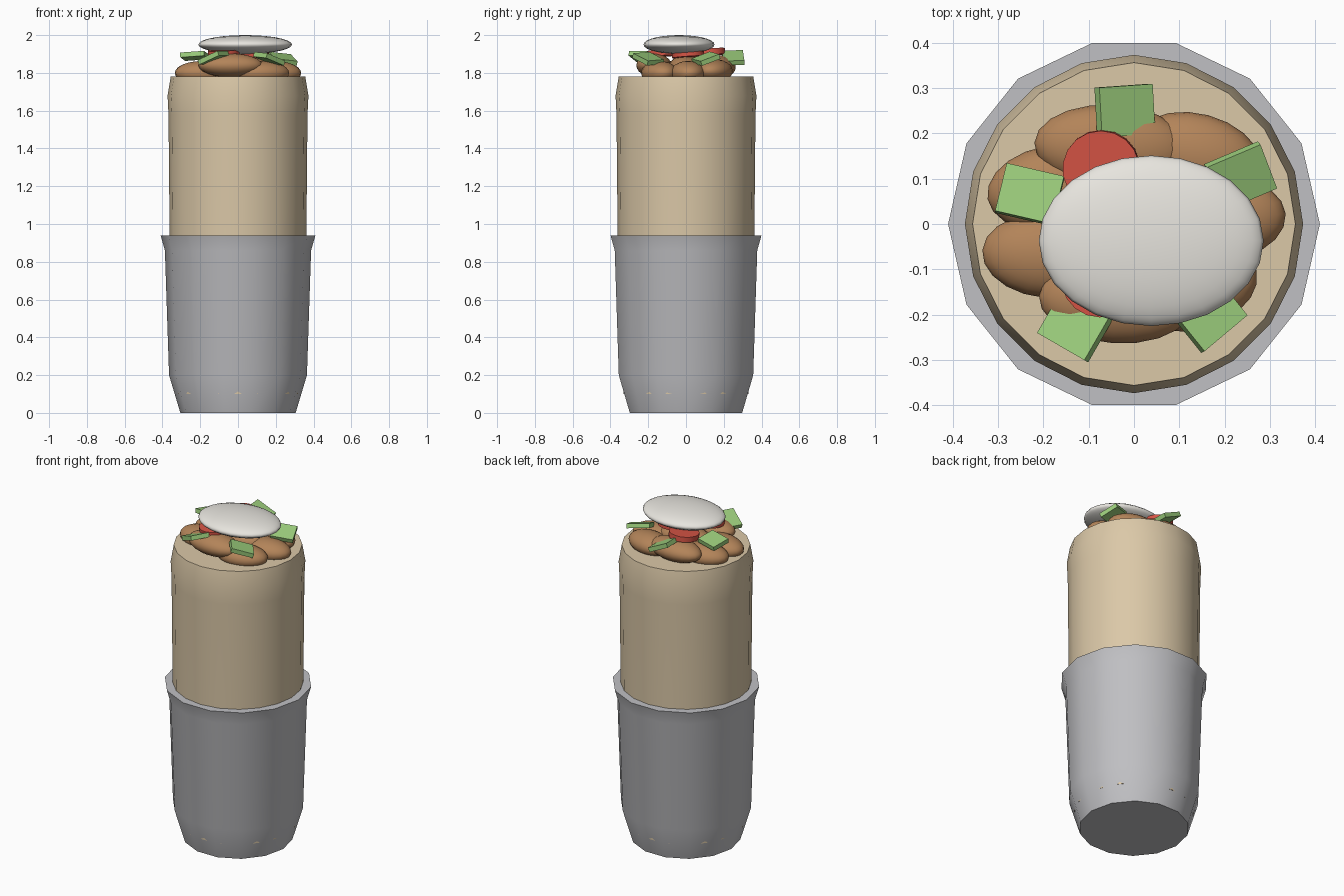
import bpy, math

if "Cube" in bpy.data.objects:
    bpy.data.objects.remove(bpy.data.objects["Cube"], do_unlink=True)


def material(name, rgb):
    m = bpy.data.materials.new(name)
    m.use_nodes = True
    m.diffuse_color = (*rgb, 1)
    m.node_tree.nodes["Principled BSDF"].inputs["Base Color"].default_value = (*rgb, 1)
    return m


FOIL = material("foil grey", (0.53, 0.53, 0.55))
WRAP = material("tortilla tan", (0.71, 0.58, 0.39))
BEAN = material("bean brown", (0.45, 0.23, 0.10))
TOMATO = material("tomato red", (0.68, 0.09, 0.06))
LETTUCE = material("lettuce green", (0.33, 0.61, 0.20))
CREAM = material("sour cream", (0.82, 0.80, 0.75))


def finish(obj, name, mat, smooth=None):
    obj.name = name
    obj.data.materials.append(mat)
    if smooth:
        bpy.ops.object.select_all(action="DESELECT")
        obj.select_set(True)
        bpy.context.view_layer.objects.active = obj
        bpy.ops.object.shade_smooth_by_angle(angle=math.radians(smooth))
    return obj


def lathe(name, profile, sides, mat, smooth):
    """Closed solid of revolution from (radius, height) points, bottom to top."""
    verts = [(r * math.cos(math.tau * i / sides), r * math.sin(math.tau * i / sides), z)
             for r, z in profile for i in range(sides)]
    faces = [tuple(reversed(range(sides))),
             tuple(range(len(verts) - sides, len(verts)))]
    for k in range(len(profile) - 1):
        for i in range(sides):
            j = (i + 1) % sides
            a, b = k * sides, (k + 1) * sides
            faces.append((a + i, a + j, b + j, b + i))
    mesh = bpy.data.meshes.new(name)
    mesh.from_pydata(verts, [], faces)
    obj = bpy.data.objects.new(name, mesh)
    bpy.context.collection.objects.link(obj)
    return finish(obj, name, mat, smooth)


def rotation(tilt_x, tilt_y, turn):
    return tuple(math.radians(a) for a in (tilt_x, tilt_y, turn))


def ellipsoid(name, loc, radii, turn, mat, segments=20, rings=12):
    bpy.ops.mesh.primitive_uv_sphere_add(segments=segments, ring_count=rings, radius=1,
                                         location=loc, rotation=rotation(0, 0, turn))
    obj = bpy.context.object
    obj.scale = radii
    return finish(obj, name, mat, 60)


# Foil sleeve and tortilla roll
lathe("foil_sleeve", [(0.305, 0), (0.365, 0.2), (0.387, 0.86), (0.41, 0.94)], 14, FOIL, 30)
lathe("tortilla_roll", [(0.33, 0.1), (0.362, 0.95), (0.368, 1.58), (0.373, 1.68), (0.356, 1.78)],
      20, WRAP, 30)

# Beans heaped on the open end: x, y, z, turn
beans = [(-0.05, 0.17, 1.83, -3), (0.14, 0.15, 1.81, -15), (0.19, 0.01, 1.80, 5),
         (0.13, -0.14, 1.80, 15), (-0.04, -0.17, 1.84, -4), (-0.19, -0.07, 1.80, -5),
         (-0.18, 0.08, 1.80, 10), (0, 0, 1.83, 0)]
for i, (x, y, z, turn) in enumerate(beans):
    length = 0.17 if z > 1.82 else 0.145
    ellipsoid(f"bean_{i + 1}", (x, y, z), (length, 0.093, 0.063), turn, BEAN)

# Tomato slices
for i, loc in enumerate([(-0.072, 0.122, 1.91), (-0.075, -0.12, 1.905), (0.08, 0.01, 1.9)]):
    bpy.ops.mesh.primitive_cylinder_add(vertices=18, radius=0.085, depth=0.032, location=loc,
                                        rotation=rotation(4, -3, 0))
    finish(bpy.context.object, f"tomato_slice_{i + 1}", TOMATO, 30)

# Lettuce squares: location, then tilt and turn
lettuce = [((-0.23, 0.065, 1.89), (-10, -4, -13)), ((-0.02, 0.25, 1.88), (2, 25, 4)),
           ((0.235, 0.105, 1.875), (20, 6, 23)), ((-0.13, -0.225, 1.88), (0, -22, -30)),
           ((0.165, -0.2, 1.875), (4, 18, 40))]
for i, (loc, tilt) in enumerate(lettuce):
    bpy.ops.mesh.primitive_cube_add(size=1, location=loc, rotation=rotation(*tilt))
    bpy.context.object.scale = (0.13, 0.11, 0.026)
    finish(bpy.context.object, f"lettuce_{i + 1}", LETTUCE)

# Dollop of sour cream on top
ellipsoid("sour_cream", (0.038, -0.037, 1.95), (0.248, 0.188, 0.05), 0, CREAM, 24, 14)
